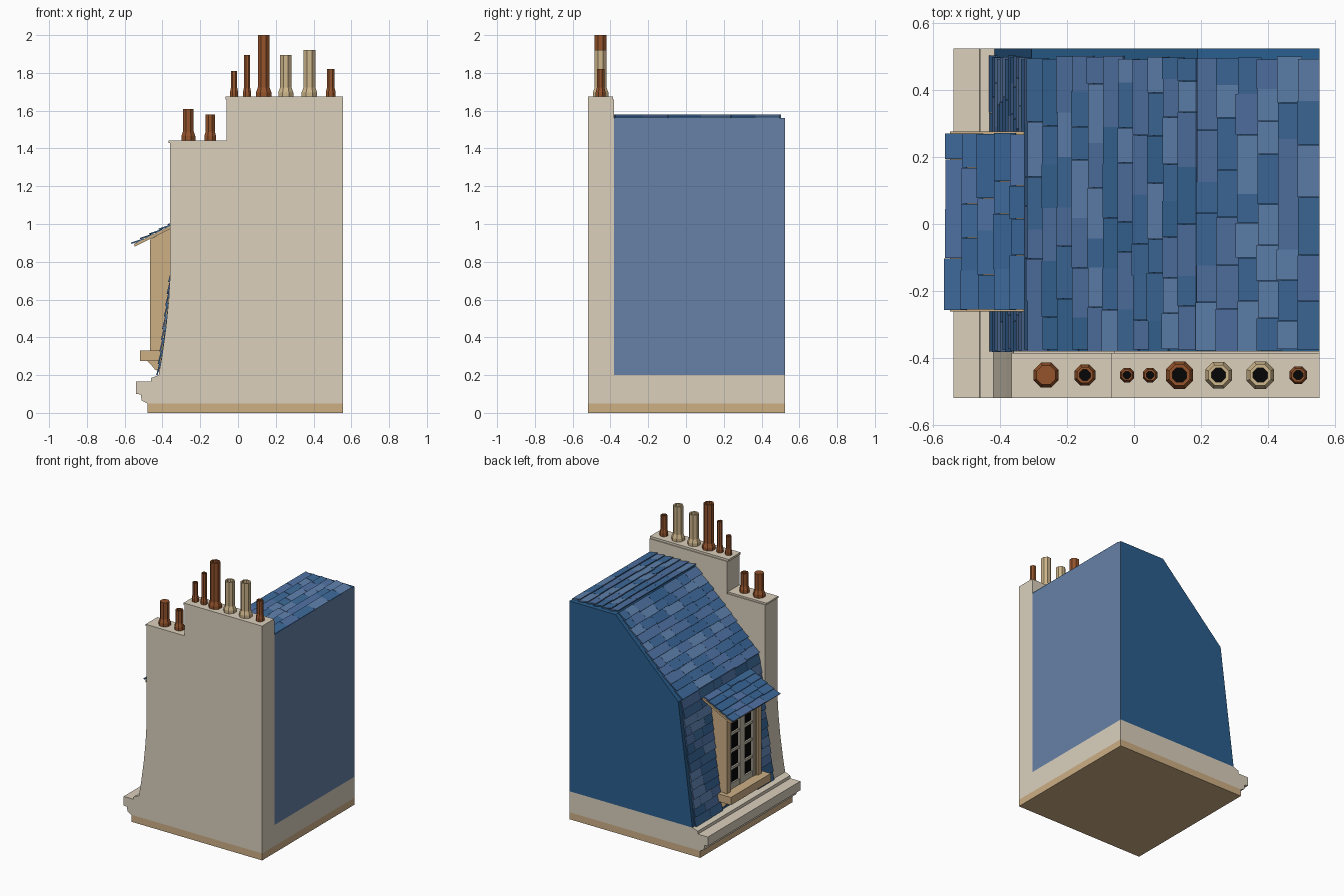
import bpy, bmesh, math, random
from mathutils import Vector

if "Cube" in bpy.data.objects:
    bpy.data.objects.remove(bpy.data.objects["Cube"])

random.seed(7)


def mat(name, r, g, b):
    m = bpy.data.materials.new(name)
    m.diffuse_color = [(c / 255) ** 2.2 for c in (r, g, b)] + [1]
    m.use_nodes = True
    m.node_tree.nodes["Principled BSDF"].inputs["Base Color"].default_value = m.diffuse_color
    return m


STONE = mat("stone", 218, 207, 187)
TAN = mat("tan", 204, 174, 132)
BLUE = mat("roof_blue", 46, 95, 141)
PALE = mat("pale_blue", 102, 128, 165)
CLAY = mat("terracotta", 146, 84, 48)
CREAM = mat("cream_clay", 204, 180, 138)
BLACK = mat("black", 14, 14, 16)
SASH = mat("sash_grey", 190, 182, 166)
SLATES = [mat("slate_%d" % i, *c) for i, c in enumerate(
    [(57, 99, 146), (80, 112, 160), (94, 128, 172), (64, 105, 152)])]


def finish(bm, name, mats):
    bmesh.ops.recalc_face_normals(bm, faces=bm.faces)
    me = bpy.data.meshes.new(name)
    bm.to_mesh(me)
    bm.free()
    for m in mats:
        me.materials.append(m)
    ob = bpy.data.objects.new(name, me)
    bpy.context.collection.objects.link(ob)
    return ob


def add_prism(bm, pts, y0, y1, mi=0):
    """Extrude an xz outline along y."""
    a = [bm.verts.new((x, y0, z)) for x, z in pts]
    b = [bm.verts.new((x, y1, z)) for x, z in pts]
    n = len(pts)
    fs = [bm.faces.new(a), bm.faces.new(b[::-1])]
    fs += [bm.faces.new((a[i], b[i], b[(i + 1) % n], a[(i + 1) % n])) for i in range(n)]
    for f in fs:
        f.material_index = mi


def prism(name, pts, y0, y1, m):
    bm = bmesh.new()
    add_prism(bm, pts, y0, y1)
    return finish(bm, name, [m])


def rect(x0, x1, z0, z1):
    return [(x0, z0), (x1, z0), (x1, z1), (x0, z1)]


def box(name, x0, x1, y0, y1, z0, z1, m):
    return prism(name, rect(x0, x1, z0, z1), y0, y1, m)


def tiles(name, p0, p1, rows, spans, lift=0.017, mats=SLATES, ragged=0.012):
    """Overlapping slates on the slope p0 -> p1; spans(z) gives the y ranges."""
    bm = bmesh.new()
    p0, p1 = Vector(p0), Vector(p1)
    d = (p1 - p0).normalized()
    n = Vector((-d.y, d.x))
    pitch = (p1 - p0).length / rows
    t = n * 0.007
    for r in range(rows):
        for ya, yb in spans((p0 + d * pitch * r).y):
            ya += random.uniform(-0.004, ragged * 0.5)
            yb -= random.uniform(0, ragged)
            y = ya
            while y < yb - 0.001:
                w = random.uniform(0.085, 0.18)
                e = y + w if yb - y - w > 0.06 else yb
                lo = p0 + d * (pitch * r - random.uniform(0, 0.008)) + n * lift
                hi = p0 + d * min(pitch * (r + 1.15), (p1 - p0).length) + n * 0.004
                add_prism(bm, [lo - t, hi - t, hi + t * 0.3, lo], y, e - 0.001,
                          random.randrange(len(mats)))
                y = e
    return finish(bm, name, mats)


def chimney_pot(name, x, r, z0, z1, m, is_open=True):
    prof = [(1.3 * r, z0), (1.3 * r, z0 + 0.025), (r, z0 + 0.05), (r, z1)]
    if is_open:
        prof += [(0.68 * r, z1), (0.68 * r, z1 - 0.03)]
    bm = bmesh.new()
    rings = []
    for rad, z in prof:
        rings.append([bm.verts.new((x + rad * math.cos((k + .5) * math.pi / 4),
                                    -0.452 + rad * math.sin((k + .5) * math.pi / 4), z))
                      for k in range(8)])
    for a, b in zip(rings, rings[1:]):
        for k in range(8):
            bm.faces.new((a[k], a[(k + 1) % 8], b[(k + 1) % 8], b[k]))
    bm.faces.new(rings[0][::-1])
    top = bm.faces.new(rings[-1])
    top.material_index = 1 if is_open else 0
    return finish(bm, name, [m, BLACK])


# base: tan plinth, stone course with stepped cornice on the window side
Y0, Y1, XR = -0.52, 0.525, 0.555
box("plinth", -0.48, XR, Y0, Y1, 0, 0.05, TAN)
prism("stone_course", [(-0.48, 0.05), (XR, 0.05), (XR, 0.2), (-0.42, 0.2), (-0.46, 0.185),
                       (-0.462, 0.165), (-0.54, 0.165), (-0.54, 0.1), (-0.515, 0.098),
                       (-0.51, 0.065)], Y0, Y1, STONE)

# mansard body
A, B, C, D = (-0.418, 0.2), (-0.306, 1.07), (0.19, 1.56), (XR, 1.56)
body = prism("mansard_body", [A, B, C, D, (XR, 0.2)], -0.38, Y1, BLUE)
body.data.materials.append(PALE)
for p in body.data.polygons:
    if p.normal.x > 0.9:
        p.material_index = 1

# gable wall with stepped top and flared foot
prism("chimney_wall", [(-0.42, 0.2), (XR, 0.2), (XR, 1.66), (-0.06, 1.66), (-0.06, 1.43),
                       (-0.36, 1.43), (-0.36, 0.72), (-0.367, 0.6), (-0.382, 0.45),
                       (-0.403, 0.3)], Y0, -0.38, STONE)
box("low_chimney_cap", -0.367, -0.06, Y0, -0.386, 1.43, 1.442, STONE)
box("high_chimney_cap", -0.067, XR, Y0, -0.386, 1.66, 1.675, STONE)

# slates
full = lambda z: [(-0.38, 0.505)]


def around_dormer(z):
    return [(-0.38, -0.19), (0.2, 0.505)] if z < 0.93 else full(z)


tiles("lower_slates", A, B, 14, around_dormer, 0.015)
tiles("upper_slates", B, C, 11, full)
tiles("top_slates", C, D, 6, full, 0.02, SLATES[1:])

# dormer: cheeks, head, sill, brackets
YC = 0.007
W = 0.19
for s, side in ((-1, "near"), (1, "far")):
    ys = sorted((YC + s * W, YC + s * (W - 0.045)))
    prism("dormer_cheek_" + side, [(-0.455, 0.32), (-0.36, 0.32), (-0.29, 1.01), (-0.455, 0.925)],
          ys[0], ys[1], TAN)
    yp = sorted((YC + s * (W + 0.006), YC + s * (W - 0.035)))
    box("dormer_post_" + side, -0.466, -0.445, yp[0], yp[1], 0.33, 0.915, TAN)
    yb = sorted((YC + s * (W + 0.005), YC + s * (W - 0.05)))
    prism("sill_bracket_" + side, [(-0.485, 0.28), (-0.38, 0.28), (-0.40, 0.21), (-0.44, 0.23),
                                   (-0.46, 0.255)], yb[0], yb[1], TAN)
box("dormer_head", -0.462, -0.40, YC - W, YC + W, 0.86, 0.925, TAN)
box("dormer_sill", -0.518, -0.39, YC - 0.225, YC + 0.225, 0.275, 0.33, TAN)
prism("dormer_apron", [(-0.47, 0.275), (-0.38, 0.275), (-0.40, 0.235), (-0.445, 0.24)],
      YC - W, YC + W, TAN)

# dormer roof board and slates
prism("dormer_roof_board", [(-0.547, 0.88), (-0.30, 1.003), (-0.30, 1.02), (-0.55, 0.894)],
      -0.262, 0.276, TAN)
tiles("dormer_slates", (-0.556, 0.889), (-0.31, 1.013), 5, lambda z: [(-0.255, 0.274)],
      0.016, [SLATES[0], SLATES[3], SLATES[1]], 0.006)

# window: dark glass behind two glazed sashes
box("window_glass", -0.435, -0.425, YC - 0.15, YC + 0.15, 0.33, 0.865, BLACK)
bm = bmesh.new()
for s in (-1, 1):
    c = YC + s * 0.074
    for e in (-1, 1):
        add_prism(bm, rect(-0.45, -0.43, 0.33, 0.862), c + e * 0.06 - 0.014, c + e * 0.06 + 0.014)
    for k in range(5):
        z = 0.35 + k * 0.1235
        h = 0.02 if k in (0, 4) else 0.009
        add_prism(bm, rect(-0.447, -0.43, z - h, z + h), c - 0.06, c + 0.06)
finish(bm, "window_sashes", [SASH])

# chimney pots
L, H = 1.44, 1.672
for i, (x, r, z0, z1, m, o) in enumerate([
        (-0.263, 0.031, L, 1.61, CLAY, False), (-0.147, 0.026, L, 1.58, CLAY, True),
        (-0.021, 0.018, H, 1.81, CLAY, True), (0.048, 0.018, H, 1.895, CLAY, True),
        (0.136, 0.034, H, 2.0, CLAY, True), (0.253, 0.033, H, 1.895, CREAM, True),
        (0.378, 0.034, H, 1.92, CREAM, True), (0.491, 0.022, H, 1.82, CLAY, True)]):
    chimney_pot("chimney_pot_%d" % (i + 1), x, r, z0, z1, m, o)
